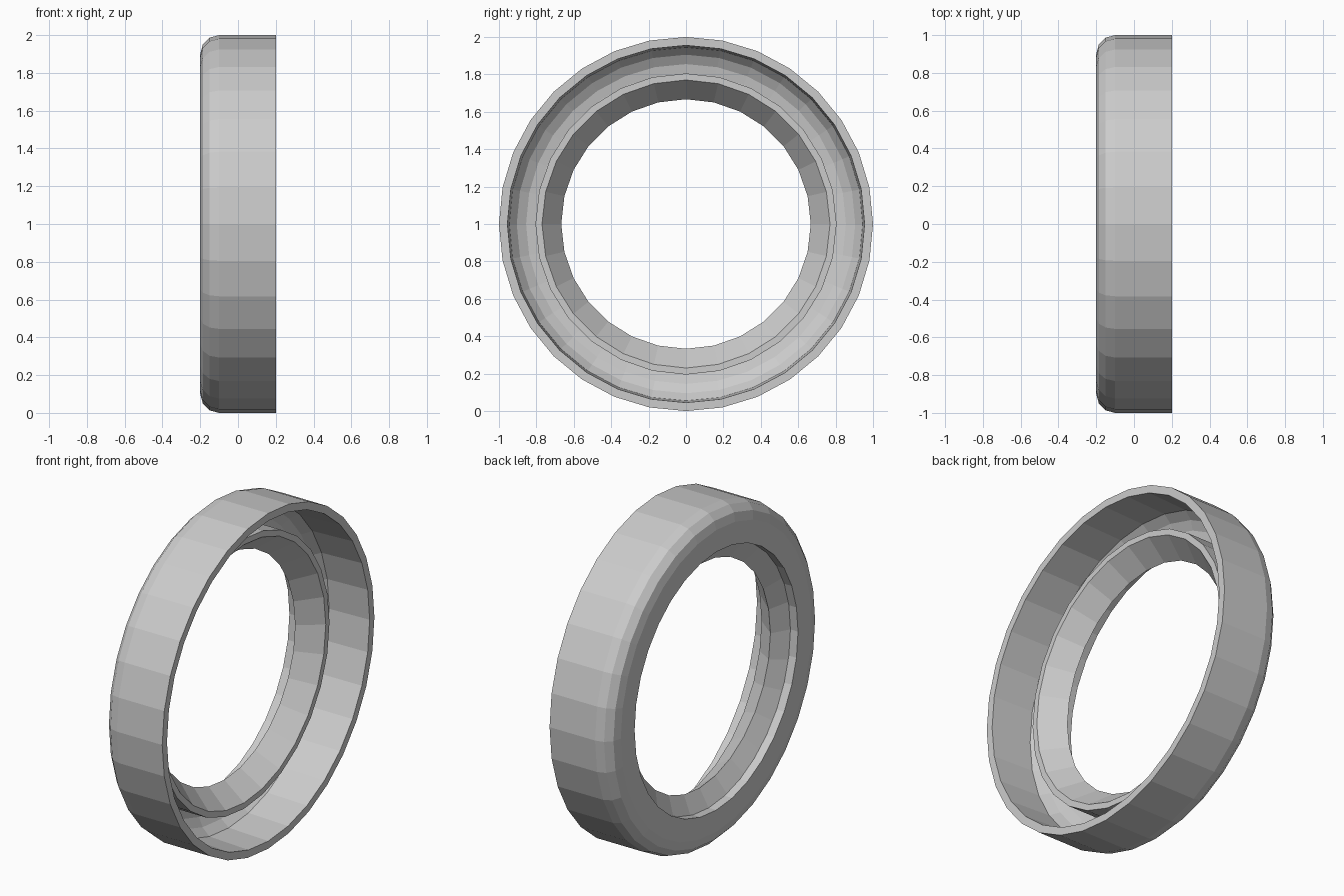
import bpy
import bmesh
from math import sin, cos, pi

cube = bpy.data.objects.get("Cube")
if cube:
    bpy.data.objects.remove(cube, do_unlink=True)

grey = bpy.data.materials.new("plain grey")
grey.use_nodes = True
colour = (0.6, 0.6, 0.6, 1)
grey.diffuse_color = colour
grey.node_tree.nodes["Principled BSDF"].inputs["Base Color"].default_value = colour


def lathe(name, profile, sides):
    """Turn a closed (x, radius) profile around the x axis."""
    bm = bmesh.new()
    rings = []
    for i in range(sides):
        a = 2 * pi * i / sides
        rings.append([bm.verts.new((x, r * sin(a), 1 + r * cos(a))) for x, r in profile])
    n = len(profile)
    for i in range(sides):
        here, there = rings[i], rings[(i + 1) % sides]
        for j in range(n):
            k = (j + 1) % n
            bm.faces.new((here[j], here[k], there[k], there[j]))
    bmesh.ops.recalc_face_normals(bm, faces=bm.faces)
    mesh = bpy.data.meshes.new(name)
    bm.to_mesh(mesh)
    bm.free()
    mesh.materials.append(grey)
    obj = bpy.data.objects.new(name, mesh)
    bpy.context.collection.objects.link(obj)
    return obj


# Outer shell: open on one side, rounded shoulder and flat face on the other
shoulder = [(-0.1 - 0.1 * sin(t * pi / 6), 0.9 + 0.1 * cos(t * pi / 6)) for t in range(4)]
inside = [(-0.2, 0.77), (-0.15, 0.77), (-0.15, 0.805), (-0.14, 0.855),
          (-0.11, 0.905), (-0.06, 0.945), (0.2, 0.955)]
lathe("outer_shell", [(0.2, 1.0)] + shoulder + inside, 32)

# Inner collar: flat lip, funnel down to the narrow throat, then flaring to the face
collar = [(0.04, 0.805), (0.04, 0.77), (-0.09, 0.667), (-0.15, 0.772), (-0.15, 0.805)]
lathe("inner_collar", collar, 28)
